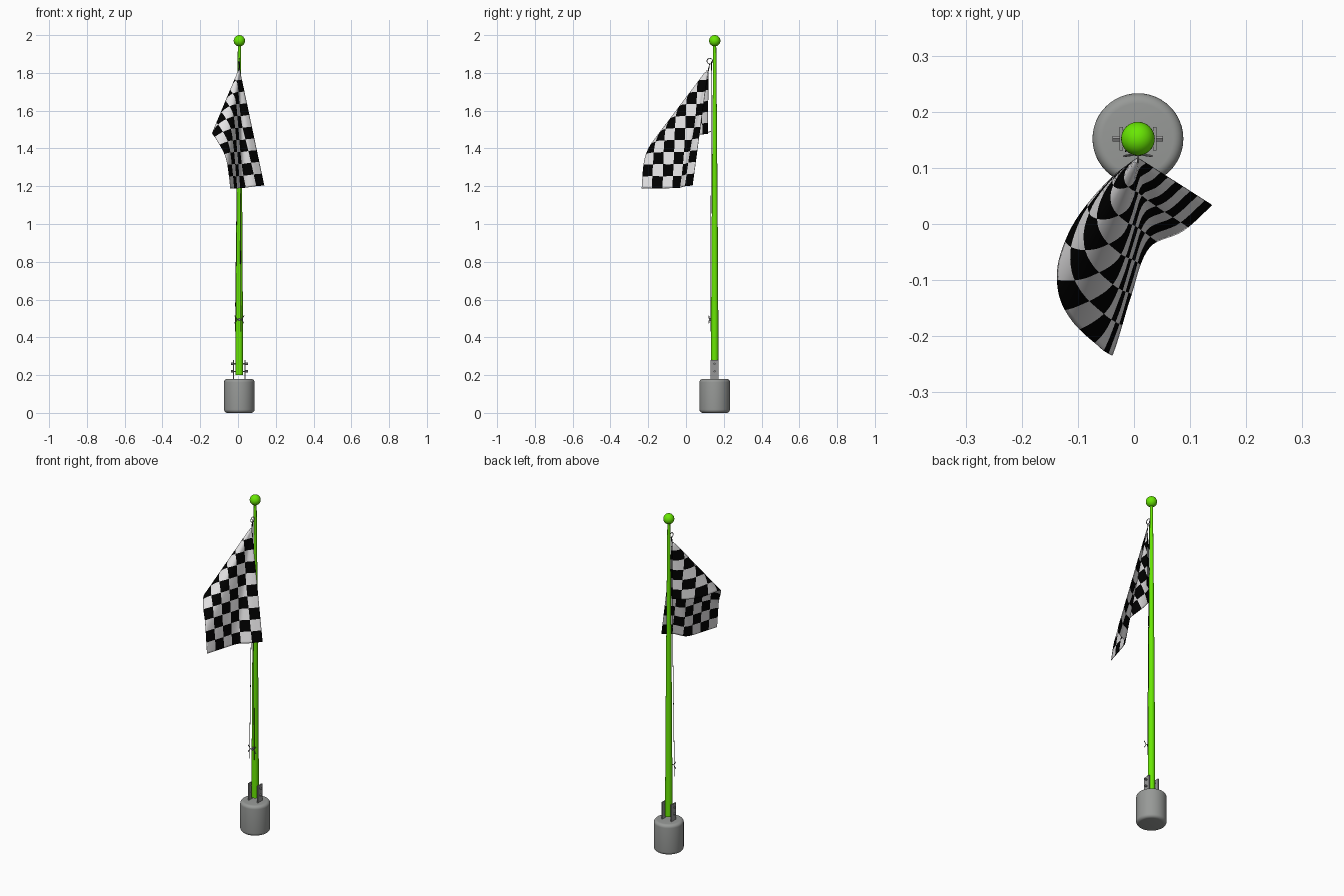
import bpy, bmesh, math
from mathutils import Vector

if "Cube" in bpy.data.objects:
    bpy.data.objects.remove(bpy.data.objects["Cube"])

CX, CY = 0.007, 0.152          # pole axis


def material(name, rgb):
    m = bpy.data.materials.new(name)
    m.diffuse_color = (*rgb, 1)
    m.use_nodes = True
    m.node_tree.nodes["Principled BSDF"].inputs["Base Color"].default_value = m.diffuse_color
    return m


green = material("lime_green", (0.14, 0.8, 0.001))
grey = material("concrete_grey", (0.31, 0.32, 0.31))
steel = material("steel_grey", (0.31, 0.31, 0.31))
rope_dark = material("rope_dark", (0.01, 0.01, 0.01))
white = material("flag_white", (0.87, 0.86, 0.87))
black = material("flag_black", (0.0, 0.0, 0.0))


def finish(name, mat, angle=40):
    ob = bpy.context.object
    ob.name = name
    ob.data.materials.append(mat)
    bpy.ops.object.shade_smooth_by_angle(angle=math.radians(angle))
    return ob


def lathe(name, profile, mat, segments=32):
    """Solid of revolution about the pole axis from (radius, z) points."""
    bm = bmesh.new()
    rings = []
    for r, z in profile:
        rings.append([bm.verts.new((CX + r * math.cos(2 * math.pi * k / segments),
                                    CY + r * math.sin(2 * math.pi * k / segments), z))
                      for k in range(segments)])
    for a, b in zip(rings, rings[1:]):
        for k in range(segments):
            n = (k + 1) % segments
            bm.faces.new((a[k], a[n], b[n], b[k]))
    bm.faces.new(rings[0][::-1])
    bm.faces.new(rings[-1])
    me = bpy.data.meshes.new(name)
    bm.to_mesh(me)
    bm.free()
    ob = bpy.data.objects.new(name, me)
    bpy.context.collection.objects.link(ob)
    bpy.ops.object.select_all(action='DESELECT')
    bpy.context.view_layer.objects.active = ob
    ob.select_set(True)
    return finish(name, mat)


def box(name, loc, size, mat):
    bpy.ops.mesh.primitive_cube_add(size=1, location=loc)
    ob = bpy.context.object
    ob.scale = size
    return finish(name, mat)


def rod(name, a, b, r, mat, sides=12):
    a, b = Vector(a), Vector(b)
    d = b - a
    bpy.ops.mesh.primitive_cylinder_add(vertices=sides, radius=r, depth=d.length, location=(a + b) / 2,
                                        rotation=d.to_track_quat('Z', 'Y').to_euler())
    return finish(name, mat)


# base weight with rounded rims
R, c = 0.081, 0.018
arc = [math.radians(15 * k) for k in range(7)]
lower = [(R - c + c * math.sin(t), c - c * math.cos(t)) for t in arc]
upper = [(R - c + c * math.cos(t), 0.18 - c + c * math.sin(t)) for t in arc]
lathe("base", lower + upper, grey, 48)

# tapered pole and ball finial
lathe("pole", [(0.020, 0.2), (0.019, 0.5), (0.016, 1.0), (0.012, 1.5), (0.008, 1.95)], green, 24)
bpy.ops.mesh.primitive_uv_sphere_add(segments=32, ring_count=16, radius=0.03, location=(CX, CY, 1.97))
finish("finial_ball", green, 60)

# clamp plates with bolts on both sides
for s, side in ((-1, "left"), (1, "right")):
    box("clamp_plate_" + side, (CX + s * 0.03, CY, 0.225), (0.006, 0.042, 0.11), steel)
    for z in (0.22, 0.26):
        rod("bolt_head_" + side, (CX + s * 0.033, CY, z), (CX + s * 0.045, CY, z), 0.006, steel, 6)
for z in (0.22, 0.26):
    rod("bolt_shaft", (CX - 0.035, CY, z), (CX + 0.035, CY, z), 0.003, steel)

# halyard rope, cleat and ring on the front of the pole
for x in (-0.022, 0.008):
    rod("rope", (CX + x, 0.130, 0.43), (CX + x * 0.2, 0.135, 1.86), 0.0015, rope_dark, 8)
box("cleat_post", (CX, 0.129, 0.495), (0.008, 0.014, 0.016), steel)
for s in (-1, 1):
    for t in (-1, 1):
        rod("cleat_horn", (CX + s * 0.012, 0.123, 0.495), (CX + s * 0.025, 0.121, 0.495 + t * 0.02),
            0.002, steel, 8)
    rod("cleat_arm", (CX, 0.123, 0.495), (CX + s * 0.013, 0.123, 0.495), 0.002, steel, 8)
bpy.ops.mesh.primitive_torus_add(major_radius=0.015, minor_radius=0.002, major_segments=20, minor_segments=8,
                                 location=(CX, 0.126, 1.862), rotation=(0, math.pi / 2, 0))
finish("halyard_ring", steel, 60)
rod("flag_tie", (CX, 0.125, 1.85), (CX, 0.119, 1.81), 0.002, rope_dark, 8)
rod("flag_tie", (CX, 0.133, 1.49), (CX, 0.115, 1.485), 0.002, rope_dark, 8)

# draped flag: cloth hangs as a cone from the top hoist corner, folded along a diagonal.
APEX = Vector((0.007, 0.118, 1.825))
LENGTH, HEIGHT = 0.64, 0.348
# (angle in the cloth from the top edge, direction in space)
FAN = [(0, (0.130, -0.083, -0.615)), (6.3, (0.078, -0.129, -0.620)), (11.8, (0.020, -0.156, -0.625)),
       (20.4, (-0.014, -0.245, -0.628)), (28.7, (-0.047, -0.351, -0.630)), (36.6, (-0.072, -0.336, -0.475)),
       (45, (-0.118, -0.285, -0.378)), (51, (-0.142, -0.243, -0.354)), (57.5, (-0.142, -0.185, -0.349)),
       (65.8, (-0.107, -0.108, -0.346)), (78, (-0.045, -0.035, -0.345)), (90, (0.0, -0.003, -0.345))]
FAN = [(a, Vector(d).normalized()) for a, d in FAN]


def fan_direction(angle):
    """Smooth (cubic Hermite) direction for a cloth angle in degrees."""
    n = len(FAN)
    i = max(k for k in range(n - 1) if FAN[k][0] <= angle or k == 0)

    def slope(k):
        lo, hi = max(k - 1, 0), min(k + 1, n - 1)
        return (FAN[hi][1] - FAN[lo][1]) / (FAN[hi][0] - FAN[lo][0])
    w = FAN[i + 1][0] - FAN[i][0]
    t = (angle - FAN[i][0]) / w
    d = ((2 * t**3 - 3 * t**2 + 1) * FAN[i][1] + (t**3 - 2 * t**2 + t) * w * slope(i)
         + (3 * t**2 - 2 * t**3) * FAN[i + 1][1] + (t**3 - t**2) * w * slope(i + 1))
    return d.normalized()


def cloth(u, v):
    r = math.hypot(u, v)
    return APEX + r * fan_direction(math.degrees(math.atan2(v, u))) if r else APEX


NU, NV, SUB = 10, 6, 6         # checks along, checks down, faces per check
bm = bmesh.new()
grid = [[bm.verts.new(cloth(LENGTH * i / (NU * SUB), HEIGHT * j / (NV * SUB)))
         for j in range(NV * SUB + 1)] for i in range(NU * SUB + 1)]
for i in range(NU * SUB):
    for j in range(NV * SUB):
        f = bm.faces.new((grid[i][j], grid[i][j + 1], grid[i + 1][j + 1], grid[i + 1][j]))
        f.material_index = (i // SUB + j // SUB) % 2
        f.smooth = True
me = bpy.data.meshes.new("flag")
bm.to_mesh(me)
bm.free()
flag = bpy.data.objects.new("flag", me)
bpy.context.collection.objects.link(flag)
me.materials.append(white)
me.materials.append(black)
solid = flag.modifiers.new("cloth_thickness", 'SOLIDIFY')
solid.thickness = 0.003
solid.offset = 0
